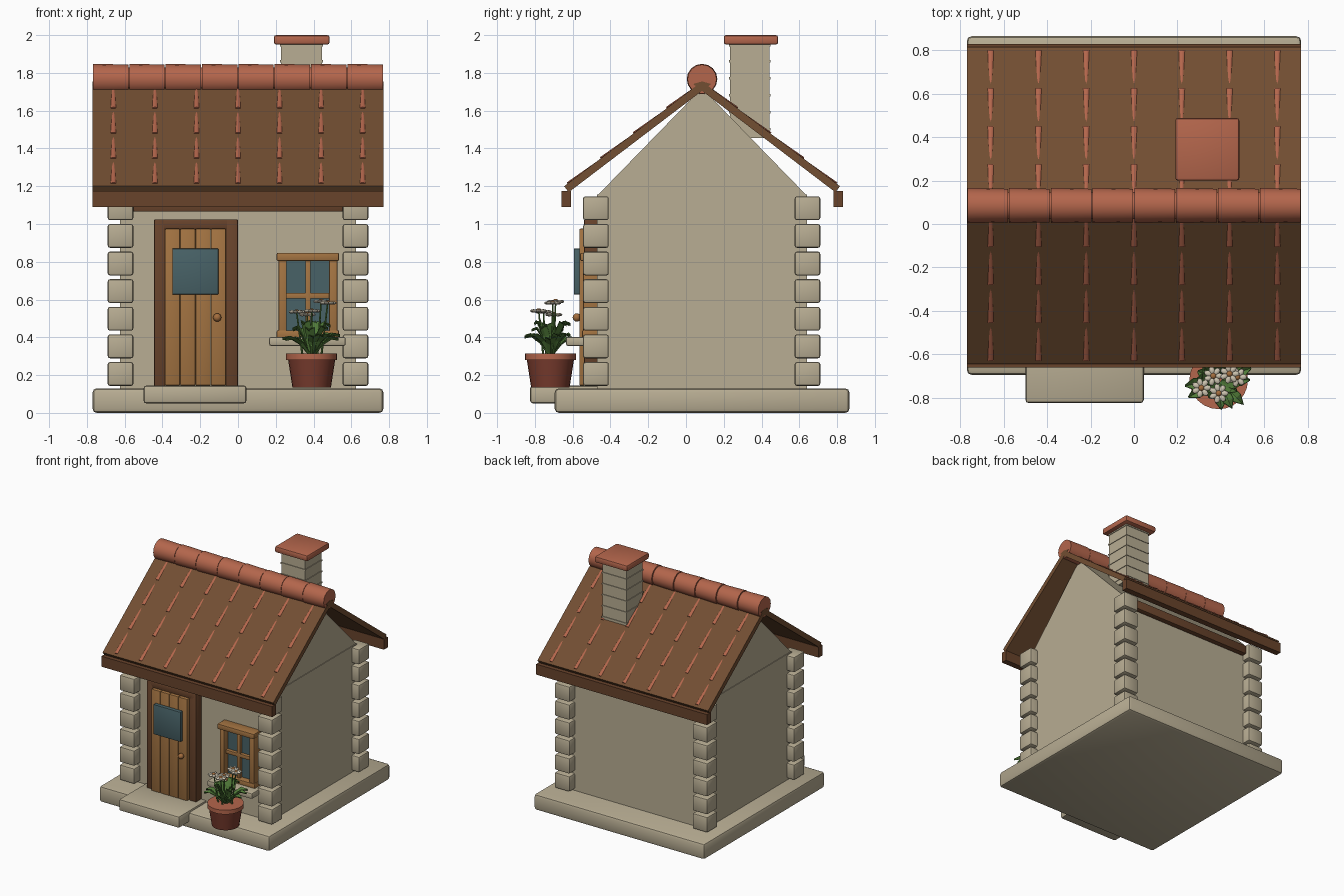
import bpy, bmesh, math, random
from mathutils import Matrix, Vector

if "Cube" in bpy.data.objects:
    bpy.data.objects.remove(bpy.data.objects["Cube"])
random.seed(4)
YC = 0.085  # centre line of the house in y


def material(name, r, g, b):
    lin = lambda c: ((c / 255 + 0.055) / 1.055) ** 2.4
    m = bpy.data.materials.new(name)
    m.diffuse_color = (lin(r), lin(g), lin(b), 1)
    m.use_nodes = True
    m.node_tree.nodes["Principled BSDF"].inputs["Base Color"].default_value = m.diffuse_color
    return m


STONE = material("stone", 184, 173, 147)
TERRA = material("terracotta", 180, 102, 76)
POT = material("dark terracotta", 122, 60, 46)
ROOF = material("roof brown", 114, 78, 50)
DARK = material("dark timber", 104, 67, 43)
PLANK = material("plank timber", 164, 116, 66)
GLASS = material("blue grey glass", 72, 98, 103)
LEAF = material("leaf green", 80, 122, 56)
PETAL = material("petal cream", 205, 196, 176)
BRONZE = material("bronze", 164, 110, 62)


def finish(name, bm, mat, smooth=False):
    bmesh.ops.recalc_face_normals(bm, faces=bm.faces[:])
    me = bpy.data.meshes.new(name)
    bm.to_mesh(me)
    bm.free()
    me.materials.append(mat)
    ob = bpy.data.objects.new(name, me)
    bpy.context.collection.objects.link(ob)
    if smooth:
        bpy.ops.object.select_all(action='DESELECT')
        ob.select_set(True)
        bpy.context.view_layer.objects.active = ob
        bpy.ops.object.shade_smooth_by_angle(angle=math.radians(35))
    return ob


def box(bm, x0, x1, y0, y1, z0, z1, bevel=0.0):
    m = Matrix.Translation(((x0 + x1) / 2, (y0 + y1) / 2, (z0 + z1) / 2))
    m = m @ Matrix.Diagonal((x1 - x0, y1 - y0, z1 - z0, 1))
    vs = bmesh.ops.create_cube(bm, size=1, matrix=m)['verts']
    if bevel:
        es = list({e for v in vs for e in v.link_edges})
        bmesh.ops.bevel(bm, geom=es, offset=bevel, segments=2, profile=0.5, affect='EDGES')


def boxes(name, mat, dims, bevel=0.0):
    bm = bmesh.new()
    for d in dims:
        box(bm, *d, bevel)
    return finish(name, bm, mat, bevel > 0)


def prism(bm, profile, x0, x1):
    a = [bm.verts.new((x0, y, z)) for y, z in profile]
    b = [bm.verts.new((x1, y, z)) for y, z in profile]
    bm.faces.new(a)
    bm.faces.new(b)
    for i in range(len(a)):
        j = (i + 1) % len(a)
        bm.faces.new((a[i], a[j], b[j], b[i]))


def cone(bm, p, q, r1, r2, seg=12, normal=None, flat=1.0):
    # tapered round bar from p to q, optionally flattened along a normal
    p, q = Vector(p), Vector(q)
    axis = (q - p).normalized()
    n = Vector(normal) if normal else axis.orthogonal().normalized()
    x = n.cross(axis)
    m = Matrix((x, n * flat, axis)).transposed().to_4x4()
    m.translation = (p + q) / 2
    bmesh.ops.create_cone(bm, cap_ends=True, segments=seg, radius1=r1, radius2=r2,
                          depth=(q - p).length, matrix=m)


# Base, step and walls
boxes("base_slab", STONE, [(-0.77, 0.77, -0.695, 0.865, 0, 0.13)], 0.022)
boxes("door_step", STONE, [(-0.50, 0.045, -0.825, -0.46, 0.05, 0.145)], 0.015)
boxes("walls", STONE, [(-0.625, 0.625, -0.47, 0.64, 0.12, 1.155)])
bm = bmesh.new()
prism(bm, [(-0.47, 1.15), (0.64, 1.15), (YC, 1.72)], -0.62, 0.62)
finish("gable", bm, STONE)

# Corner stones
boxes("corner_stones", STONE,
      [(cx - 0.068, cx + 0.068, cy - 0.068, cy + 0.068, z, z + 0.126)
       for cx in (-0.622, 0.622) for cy in (-0.477, 0.643)
       for z in (0.143 + 0.1462 * i for i in range(7))], 0.012)

# Wall top beams and eave boards
boxes("wall_beams", DARK, [(-0.555, 0.555, -0.51, -0.45, 1.065, 1.14),
                           (-0.555, 0.555, 0.62, 0.68, 1.065, 1.14)], 0.008)
boxes("eave_boards", DARK, [(-0.77, 0.77, -0.66, -0.61, 1.09, 1.175),
                            (-0.77, 0.77, 0.78, 0.83, 1.09, 1.175)])

# Roof panels with seams of short flattened tapered tiles
panels, seams = bmesh.new(), bmesh.new()
run, rise = 0.73, 0.555
length = math.hypot(run, rise)
for s in (-1, 1):
    down = Vector((0, s * run, -rise)) / length
    up = Vector((0, s * rise, run)) / length
    top = Vector((0, YC, 1.755))
    low = top + down * length
    pts = [top, low, low - up * 0.04, top - up * 0.04 - down * 0.03]
    prism(panels, [(v.y, v.z) for v in pts], -0.77, 0.77)
    for i in range(7):
        for k in range(4):
            p = top + down * (0.03 + 0.22 * k) + Vector((0.22 * (i - 3), 0, 0))
            cone(seams, p - up * 0.003, p + down * 0.205 + up * 0.002, 0.006, 0.014, 8, up, 0.4)
finish("roof_panels", panels, ROOF)
finish("roof_seams", seams, TERRA, True)

# Ridge tiles
bm = bmesh.new()
for i in range(8):
    x = -0.768 + 0.1925 * i
    cone(bm, (x, YC, 1.767), (x + 0.187, YC, 1.767), 0.081, 0.077, 16)
cone(bm, (-0.75, YC, 1.767), (0.75, YC, 1.767), 0.062, 0.062, 16)
finish("ridge_tiles", bm, TERRA, True)

# Chimney
boxes("chimney_stack", STONE, [(0.228, 0.444, 0.232, 0.442, 1.455, 1.96)])
boxes("chimney_courses", STONE, [(0.223, 0.449, 0.227, 0.447, z, z + 0.012)
                                 for z in (1.495, 1.585, 1.675, 1.765, 1.855, 1.94)])
boxes("chimney_cap", TERRA, [(0.19, 0.485, 0.2, 0.488, 1.95, 2.0)], 0.012)

# Door
boxes("door_frame", DARK, [(-0.445, -0.385, -0.54, -0.46, 0.14, 1.025),
                           (-0.065, 0.0, -0.54, -0.46, 0.14, 1.025),
                           (-0.445, 0.0, -0.54, -0.46, 0.97, 1.025)], 0.008)
boxes("door_planks", PLANK, [(x, x + 0.08, -0.565, -0.48, 0.145, 0.975)
                             for x in (-0.387 + 0.081 * i for i in range(4))], 0.006)
boxes("door_glass", GLASS, [(-0.348, -0.104, -0.594, -0.56, 0.627, 0.87)], 0.004)
bm = bmesh.new()
bmesh.ops.create_uvsphere(bm, u_segments=16, v_segments=8, radius=0.022,
                          matrix=Matrix.Translation((-0.11, -0.578, 0.505)))
finish("door_knob", bm, BRONZE, True)

# Window
boxes("window_frame", PLANK, [(0.205, 0.535, -0.56, -0.46, 0.805, 0.847),
                              (0.215, 0.258, -0.545, -0.46, 0.40, 0.81),
                              (0.483, 0.527, -0.545, -0.46, 0.40, 0.81),
                              (0.205, 0.535, -0.55, -0.46, 0.395, 0.437)], 0.006)
boxes("window_bars", PLANK, [(0.357, 0.385, -0.525, -0.46, 0.42, 0.81),
                             (0.25, 0.49, -0.525, -0.46, 0.605, 0.635)], 0.004)
boxes("window_glass", GLASS, [(0.25, 0.49, -0.498, -0.46, 0.43, 0.81)])
boxes("window_sill", STONE, [(0.165, 0.57, -0.635, -0.46, 0.355, 0.402)], 0.01)

# Flower pot
PX, PY = 0.39, -0.718
bm = bmesh.new()
cone(bm, (PX, PY, 0.135), (PX, PY, 0.29), 0.102, 0.126, 24)
finish("pot_body", bm, POT, True)
bm = bmesh.new()
cone(bm, (PX, PY, 0.28), (PX, PY, 0.314), 0.135, 0.135, 24)
finish("pot_rim", bm, TERRA, True)

# Leaves: arched and folded along the middle
bm = bmesh.new()
for i in range(20):
    a = i * 2.4
    inner = i % 2
    reach, height = (0.085, 0.16) if inner else (0.135, 0.10)
    reach *= random.uniform(0.9, 1.1)
    height *= random.uniform(0.8, 1.1)
    out, side = Vector((math.cos(a), math.sin(a), 0)), Vector((-math.sin(a), math.cos(a), 0))
    rows = []
    for t, w in ((0, 0.008), (0.35, 0.024), (0.7, 0.026), (1, 0.002)):
        c = Vector((PX, PY, 0.31)) + out * (0.015 + reach * t)
        c.z += height * math.sin(t * 2.0)
        rows.append([bm.verts.new(c + side * w * k + Vector((0, 0, 0.012 * abs(k))))
                     for k in (-1, 0, 1)])
    for r, q in zip(rows, rows[1:]):
        for k in (0, 1):
            bm.faces.new((r[k], r[k + 1], q[k + 1], q[k]))
leaves = finish("leaves", bm, LEAF)
thick = leaves.modifiers.new("thickness", 'SOLIDIFY')
thick.thickness = 0.004

# Flowers: stems, petals and centres
stems, petals, centres = bmesh.new(), bmesh.new(), bmesh.new()
for x, y, z in ((0.31, -0.755, 0.535), (0.44, -0.69, 0.59), (0.365, -0.70, 0.52),
                (0.475, -0.705, 0.582), (0.39, -0.78, 0.54)):
    cone(stems, (PX + (x - PX) * 0.6, PY + (y - PY) * 0.6, 0.30), (x, y, z), 0.006, 0.004, 6)
    for k in range(7):
        a = k * math.tau / 7
        m = Matrix.Translation((x + 0.027 * math.cos(a), y + 0.027 * math.sin(a), z))
        m = m @ Matrix.Rotation(a, 4, 'Z') @ Matrix.Diagonal((1.3, 0.9, 0.6, 1))
        bmesh.ops.create_uvsphere(petals, u_segments=8, v_segments=6, radius=0.015, matrix=m)
    m = Matrix.Translation((x, y, z + 0.004)) @ Matrix.Diagonal((1, 1, 0.7, 1))
    bmesh.ops.create_uvsphere(centres, u_segments=10, v_segments=6, radius=0.014, matrix=m)
finish("flower_stems", stems, LEAF, True)
finish("flower_petals", petals, PETAL, True)
finish("flower_centres", centres, BRONZE, True)
